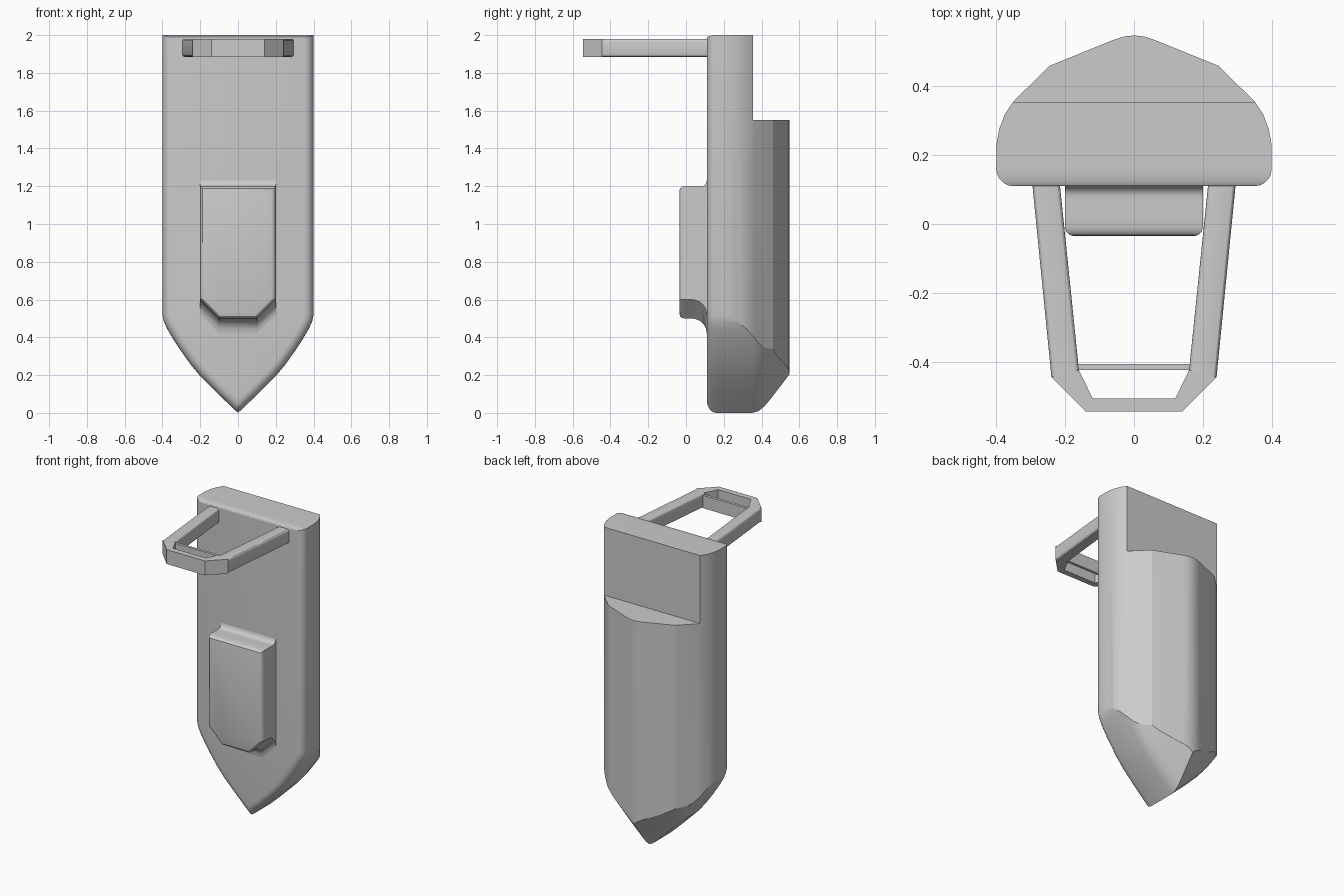
import bpy, bmesh, math
from math import sin, cos, sqrt, radians

if "Cube" in bpy.data.objects:
    bpy.data.objects.remove(bpy.data.objects["Cube"])


def loft(name, rings, bevel=0.0):
    """Skin closed rings of 3D points and cap both ends."""
    bm = bmesh.new()
    vs = [[bm.verts.new(p) for p in r] for r in rings]
    n = len(rings[0])
    for a, b in zip(vs, vs[1:]):
        for i in range(n):
            j = (i + 1) % n
            bm.faces.new((a[i], a[j], b[j], b[i]))
    bm.faces.new(vs[0])
    bm.faces.new(vs[-1])
    if bevel:  # soften only the long edges between the rings
        ends = [e for e in bm.edges if abs(e.verts[0].co.y - e.verts[1].co.y) > 0.2]
        bmesh.ops.bevel(bm, geom=ends, offset=bevel, segments=3, profile=0.5, affect='EDGES')
    bmesh.ops.recalc_face_normals(bm, faces=bm.faces)
    me = bpy.data.meshes.new(name)
    bm.to_mesh(me)
    bm.free()
    ob = bpy.data.objects.new(name, me)
    bpy.context.collection.objects.link(ob)
    return ob


def prism(name, pts, z0, z1):
    return loft(name, [[(x, y, z) for x, y in pts] for z in (z0, z1)])


def mirrored(half):
    return half + [(-x, y) for x, y in reversed(half) if x > 0]


def inset(pts, d):
    """Mitred inward offset of a counter-clockwise outline."""
    out = []
    for i, (x, y) in enumerate(pts):
        ns = []
        for (ax, ay), (bx, by) in ((pts[i - 1], pts[i]), (pts[i], pts[(i + 1) % len(pts)])):
            l = math.hypot(bx - ax, by - ay)
            ns.append((-(by - ay) / l, (bx - ax) / l))
        (ux, uy), (vx, vy) = ns
        k = d / (1 + ux * vx + uy * vy)
        out.append((x + (ux + vx) * k, y + (uy + vy) * k))
    return out


def boolean(ob, cutter, op):
    m = ob.modifiers.new(op, 'BOOLEAN')
    m.operation, m.solver, m.object = op, 'EXACT', cutter
    bpy.context.view_layer.objects.active = ob
    bpy.ops.object.modifier_apply(modifier=m.name)
    bpy.data.objects.remove(cutter)


def smooth(ob, angle=30):
    bpy.ops.object.select_all(action='DESELECT')
    ob.select_set(True)
    bpy.context.view_layer.objects.active = ob
    bpy.ops.object.shade_smooth_by_angle(angle=radians(angle))


# Body: pointed outline lofted from front to back, tip sweeping up at the rear
outline = mirrored([(0, 0), (0.1, 0.095), (0.2, 0.195), (0.25, 0.255), (0.3, 0.325),
                    (0.34, 0.385), (0.375, 0.445), (0.393, 0.485), (0.4, 0.52), (0.4, 2.0)])
rings = []
for k in range(6):
    a = radians(18 * k)
    d = 0.05 * (1 - sin(a))
    ring = inset(outline, d)
    rings.append([(x, 0.16 - 0.05 * cos(a), 2 - 0.3 * d if o[1] == 2 else z)
                  for (x, z), o in zip(ring, outline)])
for y, s in ((0.35, 0), (0.385, 0.01), (0.415, 0.035), (0.445, 0.07), (0.545, 0.2), (0.6, 0.27)):
    rings.append([(x, y, z if z == 2 else z + s) for x, z in outline])
body = loft("case_body", rings)

# Faceted hull cross-section, then the step at the upper back
hull = mirrored([(0.41, 0.0), (0.41, 0.17), (0.4, 0.23), (0.392, 0.275), (0.375, 0.32),
                 (0.35, 0.357), (0.245, 0.46), (0.06, 0.535), (0.03, 0.545), (0, 0.548)])
boolean(body, prism("hull_section", hull, -0.1, 2.1), 'INTERSECT')
boolean(body, prism("step_cutter", [(-1, 0.355), (1, 0.355), (1, 1), (-1, 1)], 1.55, 2.5), 'DIFFERENCE')
smooth(body, 20)

# Front plate: chamfered lower corners, rounded rim, flared root
plate = mirrored([(0.1, 0.5), (0.2, 0.6), (0.2, 1.2)])


def flare(y, r):
    t = min(max((y - (0.11 - r)) / r, 0), 1)
    return r * (1 - sqrt(1 - t * t))


rings = []
for k in range(4):
    a = radians(30 * k)
    rings.append([(x, -0.01 - 0.025 * cos(a), z) for x, z in inset(plate, 0.025 * (1 - sin(a)))])
for y in (0.03, 0.05, 0.07, 0.08, 0.09, 0.1, 0.106, 0.11, 0.13):
    rings.append([(x, y, z + flare(y, 0.03) if z > 1 else z - flare(y, 0.08)) for x, z in plate])
smooth(loft("front_plate", rings))

# Handle loop: two arms, angled front bracket and thin crossbar
Z0, Z1 = 1.885, 1.98
for side, s in (("right", 1), ("left", -1)):
    arm = [[(s * x, y, z) for x, y, z in ((i, yi, Z0), (o, yo, Z0), (o, yo, Z1), (i, yi, Z1))]
           for i, yi, o, yo in ((0.217, 0.13, 0.297, 0.13), (0.16, -0.425, 0.24, -0.445))]
    smooth(loft(side + "_handle_arm", arm, 0.014))
outer = [(0.24, -0.445), (0.14, -0.545), (-0.14, -0.545), (-0.24, -0.445)]
inner = [(0.16, -0.425), (0.12, -0.507), (-0.12, -0.507), (-0.16, -0.425)]
loft("handle_bracket", [[(*o, Z0), (*i, Z0), (*i, Z1), (*o, Z1)] for o, i in zip(outer, inner)])
prism("handle_crossbar", [(-0.165, -0.425), (0.165, -0.425), (0.167, -0.407), (-0.167, -0.407)], Z0, 1.97)
